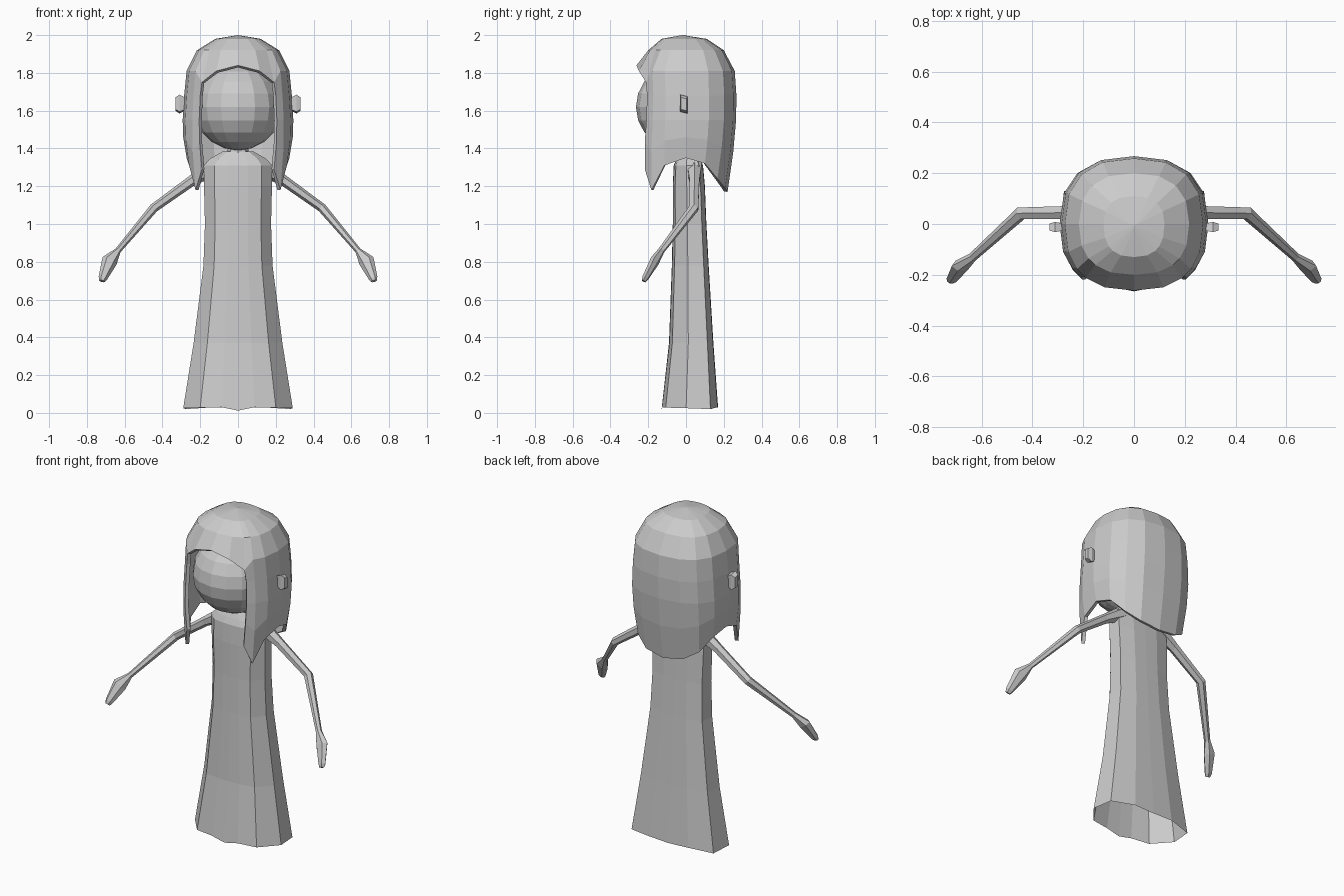
import bpy, bmesh, math
from mathutils import Vector

if "Cube" in bpy.data.objects:
    bpy.data.objects.remove(bpy.data.objects["Cube"])

grey = bpy.data.materials.new("light_grey")
grey.diffuse_color = (0.6, 0.6, 0.6, 1)
grey.use_nodes = True
grey.node_tree.nodes["Principled BSDF"].inputs["Base Color"].default_value = grey.diffuse_color


def finish(name, bm, mirror=False, thickness=0):
    bmesh.ops.remove_doubles(bm, verts=bm.verts, dist=0.0005)
    bmesh.ops.recalc_face_normals(bm, faces=bm.faces)
    mesh = bpy.data.meshes.new(name)
    bm.to_mesh(mesh)
    bm.free()
    mesh.materials.append(grey)
    obj = bpy.data.objects.new(name, mesh)
    bpy.context.collection.objects.link(obj)
    if mirror:
        mod = obj.modifiers.new("mirror", 'MIRROR')
        mod.merge_threshold = 0.0005
    if thickness:
        mod = obj.modifiers.new("thickness", 'SOLIDIFY')
        mod.thickness = thickness
        mod.offset = -1
    return obj


def loft(rows, closed=False, cap=False, skip=None):
    """Bridge rows of points with quads; skip(row, column) leaves holes."""
    bm = bmesh.new()
    grid = [[bm.verts.new(p) for p in row] for row in rows]
    n = len(rows[0])
    for r in range(len(rows) - 1):
        for c in range(n if closed else n - 1):
            if skip and skip(r, c):
                continue
            d = (c + 1) % n
            bm.faces.new((grid[r][c], grid[r][d], grid[r + 1][d], grid[r + 1][c]))
    if cap:
        bm.faces.new(grid[0])
        bm.faces.new(grid[-1])
    return bm


# Dress: half cross-section scaled up the body, with a wavy open hem
section = [(0, -1), (.3, -.98), (.69, -.85), (1, -.13), (.95, .73), (.45, .98), (0, 1)]
hem = [.012, .03, .028, .025, .02, .03, .025]
levels = [(.02, .29, -.13, .17), (.37, .235, -.09, .145), (.78, .183, -.075, .12),
          (1.0, .175, -.07, .108), (1.2, .18, -.07, .1), (1.31, .18, -.065, .09),
          (1.345, .15, -.05, .075), (1.385, .08, -.03, .05)]
rows = []
for i, (z, w, front, back) in enumerate(levels):
    mid, depth = (front + back) / 2, (back - front) / 2
    rows.append([(u * w, mid + v * depth, hem[k] if i == 0 else z)
                 for k, (u, v) in enumerate(section)])
finish("dress", loft(rows), mirror=True)

# Neck
rows = [[(.055 * math.cos(k * math.pi / 4), .01 + .045 * math.sin(k * math.pi / 4), z)
         for k in range(8)] for z in (1.36, 1.46)]
finish("neck", loft(rows, closed=True, cap=True))

# Head
bm = bmesh.new()
bmesh.ops.create_uvsphere(bm, u_segments=16, v_segments=10, radius=1)
for v in bm.verts:
    v.co = (v.co.x * .235, v.co.y * .235 - .03, v.co.z * .23 + 1.62)
finish("head", bm)

# Hair: half shell by angle from the front, open over the face, pointed hem
angles = [0, 20, 40, 52, 70, 90, 112, 135, 158, 180]
hair_hem = [1.29, 1.29, 1.29, 1.18, 1.31, 1.35, 1.32, 1.24, 1.19, 1.17]
fringe = [1.84, 1.81, 1.75]
# height, half width, front, back
shell = [(2.0, .001, -.02, -.018), (1.98, .12, -.13, .11), (1.92, .217, -.2, .2),
         (1.81, .272, -.262, .258), (1.68, .285, -.255, .267), (1.55, .293, -.26, .265)]


def ring_point(a, w, front, back):
    s, c = math.sin(math.radians(a)), math.cos(math.radians(a))
    x = w * max(s, 0) ** .8 if 0 < a < 180 else 0
    y = abs(c) ** .8 * (front if c > 0 else back)
    return x, y


rows = []
for i, (z, w, front, back) in enumerate(shell):
    rows.append([(*ring_point(a, w, front, back),
                  fringe[k] if i == 3 and k < 3 else z) for k, a in enumerate(angles)])
for t, w, back in ((.45, .29, .25), (1, .272, .22)):
    rows.append([(*ring_point(a, w, -.27, back), 1.55 + (hair_hem[k] - 1.55) * t)
                 for k, a in enumerate(angles)])
finish("hair", loft(rows, skip=lambda r, c: r >= 3 and c < 2), mirror=True, thickness=.02)

# Ears: small tapered blocks
rows = []
for x, hy, hz in ((.27, .012, .03), (.31, .02, .05), (.332, .014, .035)):
    rows.append([(x, -.012 + sy * hy, 1.635 + sz * hz)
                 for sy, sz in ((-1, -.8), (1, -1), (1, .8), (-1, 1))])
finish("ears", loft(rows, closed=True, cap=True), mirror=True)

# Arms with flat mitten hands: six-sided sweep (centre, half width, half thickness)
path = [((.11, .045, 1.31), .045, .04), ((.25, .045, 1.225), .028, .026),
        ((.445, .042, 1.085), .024, .024), ((.635, -.13, .86), .016, .016),
        ((.68, -.165, .805), .042, .022), ((.715, -.215, .715), .024, .016),
        ((.72, -.225, .698), .016, .01)]
rows = []
for i, (p, w, d) in enumerate(path):
    a, b = path[max(i - 1, 0)][0], path[min(i + 1, len(path) - 1)][0]
    along = (Vector(b) - Vector(a)).normalized()
    wide = along.cross(Vector((0, 1, 0))).normalized()
    deep = along.cross(wide)
    rows.append([Vector(p) + wide * w * math.cos(k * math.pi / 3)
                 + deep * d * math.sin(k * math.pi / 3) * 1.15 for k in range(6)])
finish("arms", loft(rows, closed=True, cap=True), mirror=True)
